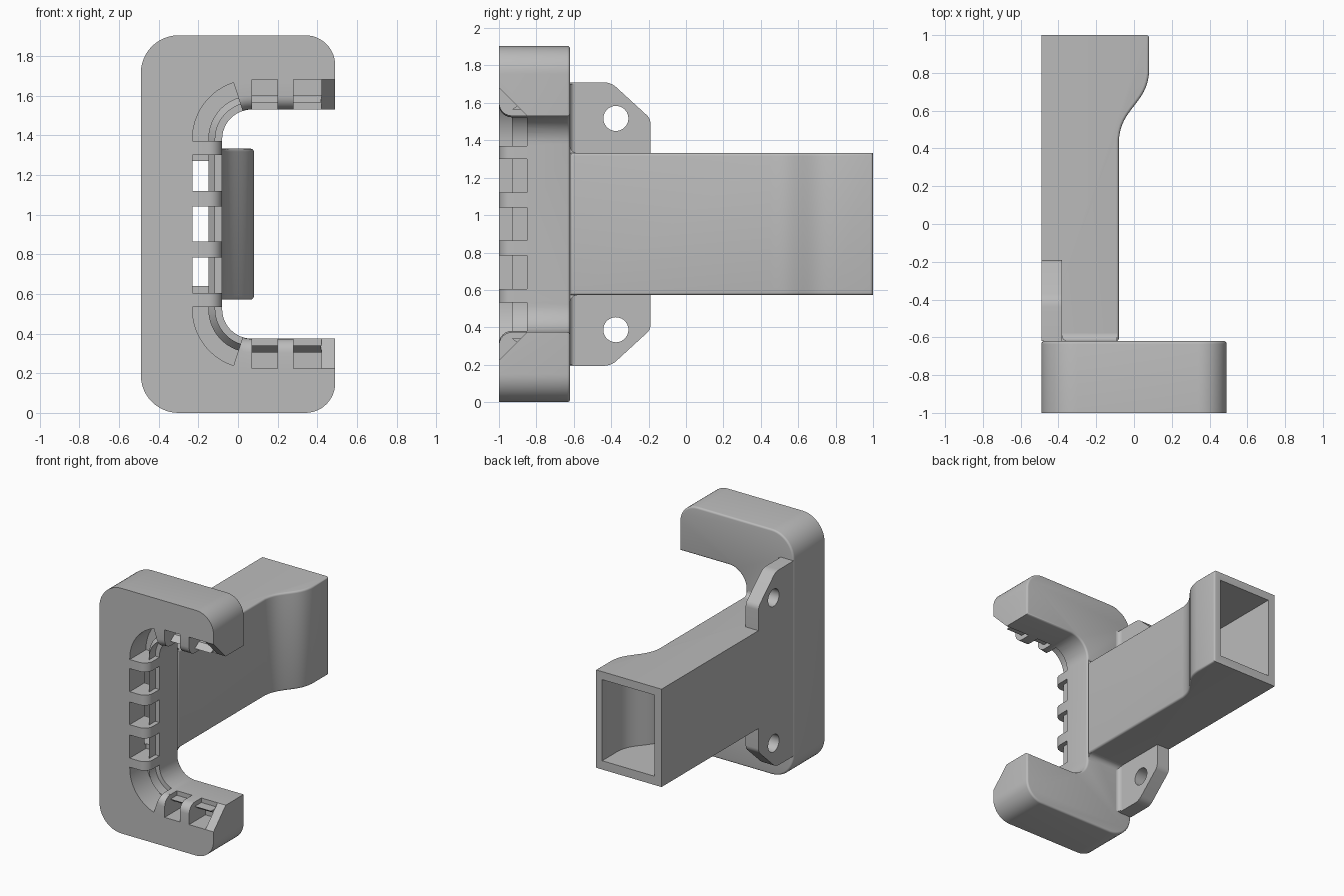
import bpy, bmesh
from math import sin, cos, radians, pi

cube = bpy.data.objects.get("Cube")
if cube:
    bpy.data.objects.remove(cube)

MID = 0.952          # height of the symmetry plane
FRONT, BACK = -1.0, -0.62

grey = bpy.data.materials.new("plain grey")
grey.use_nodes = True
grey.diffuse_color = (0.5, 0.5, 0.5, 1)
grey.node_tree.nodes["Principled BSDF"].inputs["Base Color"].default_value = (0.5, 0.5, 0.5, 1)


def arc(cx, cy, r, a0, a1, n=12):
    """Points along a circular arc, angles in degrees."""
    steps = [radians(a0 + (a1 - a0) * i / n) for i in range(n + 1)]
    return [(cx + r * cos(a), cy + r * sin(a)) for a in steps]


def loft(name, rings):
    """Solid through a list of matching closed rings of 3D points."""
    bm = bmesh.new()
    rows = [[bm.verts.new(p) for p in ring] for ring in rings]
    n = len(rows[0])
    for a, b in zip(rows, rows[1:]):
        for i in range(n):
            j = (i + 1) % n
            bm.faces.new((a[i], a[j], b[j], b[i]))
    bm.faces.new(rows[0])
    bm.faces.new(rows[-1])
    bmesh.ops.recalc_face_normals(bm, faces=bm.faces)
    mesh = bpy.data.meshes.new(name)
    bm.to_mesh(mesh)
    bm.free()
    obj = bpy.data.objects.new(name, mesh)
    bpy.context.collection.objects.link(obj)
    mesh.materials.append(grey)
    return obj


def prism(name, pts, axis, lo, hi):
    place = {"x": lambda u, v, t: (t, u, v),
             "y": lambda u, v, t: (u, t, v),
             "z": lambda u, v, t: (u, v, t)}[axis]
    return loft(name, [[place(u, v, t) for u, v in pts] for t in (lo, hi)])


def round_edges(obj, size, rule):
    """Bevel the sharp edges whose two ends both obey the rule."""
    bm = bmesh.new()
    bm.from_mesh(obj.data)
    edges = [e for e in bm.edges if e.calc_face_angle(0) > 0.6
             and all(rule(v.co) for v in e.verts)]
    bmesh.ops.bevel(bm, geom=edges, offset=size, segments=4, profile=0.5, affect="EDGES")
    bm.to_mesh(obj.data)
    bm.free()


def cut(obj, cutter):
    mod = obj.modifiers.new("cut", "BOOLEAN")
    mod.operation, mod.solver, mod.object = "DIFFERENCE", "EXACT", cutter
    bpy.context.view_layer.objects.active = obj
    bpy.ops.object.modifier_apply(modifier=mod.name)


def flip(pts):
    """Mirror (u, z) points in the symmetry plane."""
    return [(u, 2 * MID - z) for u, z in pts]


# C-shaped frame, upper half outline mirrored to the lower half
half = [(-0.08, MID)] + arc(0.07, 1.38, 0.15, 180, 90) + [(0.49, 1.53)]
half += arc(0.34, 1.754, 0.15, 0, 90) + arc(-0.30, 1.714, 0.19, 90, 180)
frame = prism("c_frame", half + flip(half[1:])[::-1], "y", FRONT, BACK)
round_edges(frame, 0.015, lambda p: p.y > BACK - 0.01)


# Hollow arm: narrow shaft flaring to a wide socket
def shaft(name, left, narrow, wide, start, end, low, high):
    steps = [i / 14 for i in range(15)]
    flare = [(narrow + (wide - narrow) * (t - sin(2 * pi * t) / (2 * pi) * 0.7),
              0.45 + 0.35 * t) for t in steps]
    return prism(name, [(left, start), (narrow, start)] + flare + [(wide, end), (left, end)],
                 "z", low, high)


arm = shaft("hollow_arm", -0.49, -0.08, 0.08, BACK, 1.0, 0.572, 1.332)
round_edges(arm, 0.015, lambda p: p.x > -0.1)
hollow = shaft("hollow_cutter", -0.43, -0.15, 0.02, -0.82, 1.05, 0.64, 1.27)
cut(arm, hollow)
cutters = [hollow]


# Stations (x, z, normal) along the inner edge of the upper half of the frame
def spine(z):
    return (-0.08, z, -1, 0)


def corner(a):
    c, s = cos(radians(a)), sin(radians(a))
    return (0.07 + 0.15 * c, 1.38 + 0.15 * s, c, s)


def jaw(x):
    return (x, 1.53, 0, 1)


def sweep(section, stations, side):
    rings = []
    for x, z, nx, nz in stations:
        ring = [(x + nx * d, y, z + nz * d) for d, y in section]
        rings.append([(px, py, MID + side * (pz - MID)) for px, py, pz in ring])
    return loft("groove_cutter", rings)


# Cross-sections as (distance from the inner edge, y)
rounding = [(-0.01, -1.01), (0.07, -1.01)] + arc(0.07, -0.93, 0.07, 270, 180, 6) + [(-0.01, -0.93)]
pocket = [(-0.01, -1.01), (0.15, -1.01), (0.15, -0.8), (0.07, -0.8), (0.07, -0.88),
          (0.035, -0.93), (0.035, -0.85), (-0.01, -0.85)]
chamfer = [(-0.01, -1.01), (0.16, -1.01), (-0.01, -0.84)]
bend = [corner(180 - 6 * i) for i in range(16)]
grooves = [
    (rounding, [spine(0.94)] + bend + [jaw(0.42)]),
    (pocket, [spine(0.94), spine(1.04)]),
    (pocket, [spine(1.12), spine(1.30)]),
    (pocket, [spine(1.37)] + bend[:13]),
    (pocket, [jaw(0.07), jaw(0.20)]),
    (pocket, [jaw(0.28), jaw(0.42)]),
    (chamfer, [jaw(0.419), jaw(0.51)]),
]
for section, stations in grooves:
    for side in (1, -1):
        cutters.append(sweep(section, stations, side))
for cutter in cutters:
    cut(frame, cutter)

# Mounting tabs with a screw hole, and the fillets around them
tab = [(BACK, 1.30), (-0.19, 1.30), (-0.19, 1.49)] + arc(-0.25, 1.49, 0.06, 0, 45, 5)
tab += arc(-0.44, 1.61, 0.10, 45, 90, 5) + [(BACK, 1.71)]
hole = arc(-0.375, 1.517, 0.067, 0, 350, 35)
shaft_fillet = [(BACK, 1.332)] + arc(BACK + 0.04, 1.372, 0.04, 270, 180, 6)
tab_fillet = [(-0.38, BACK)] + arc(-0.35, BACK + 0.03, 0.03, 180, 270, 6)
parts = [frame, arm]
for label, turn, low, high in (("upper", list, 1.32, 1.70), ("lower", flip, 0.20, 0.58)):
    plate = prism(label + "_tab", turn(tab), "x", -0.49, -0.38)
    drill = prism("drill_cutter", turn(hole), "x", -0.6, -0.3)
    cut(plate, drill)
    cutters.append(drill)
    parts += [plate,
              prism(label + "_arm_fillet", turn(shaft_fillet), "x", -0.39, -0.09),
              prism(label + "_tab_fillet", tab_fillet, "z", low, high)]

for cutter in cutters:
    bpy.data.objects.remove(cutter)

bpy.ops.object.select_all(action="DESELECT")
for obj in parts:
    obj.select_set(True)
bpy.context.view_layer.objects.active = frame
bpy.ops.object.shade_smooth_by_angle(angle=radians(32))
